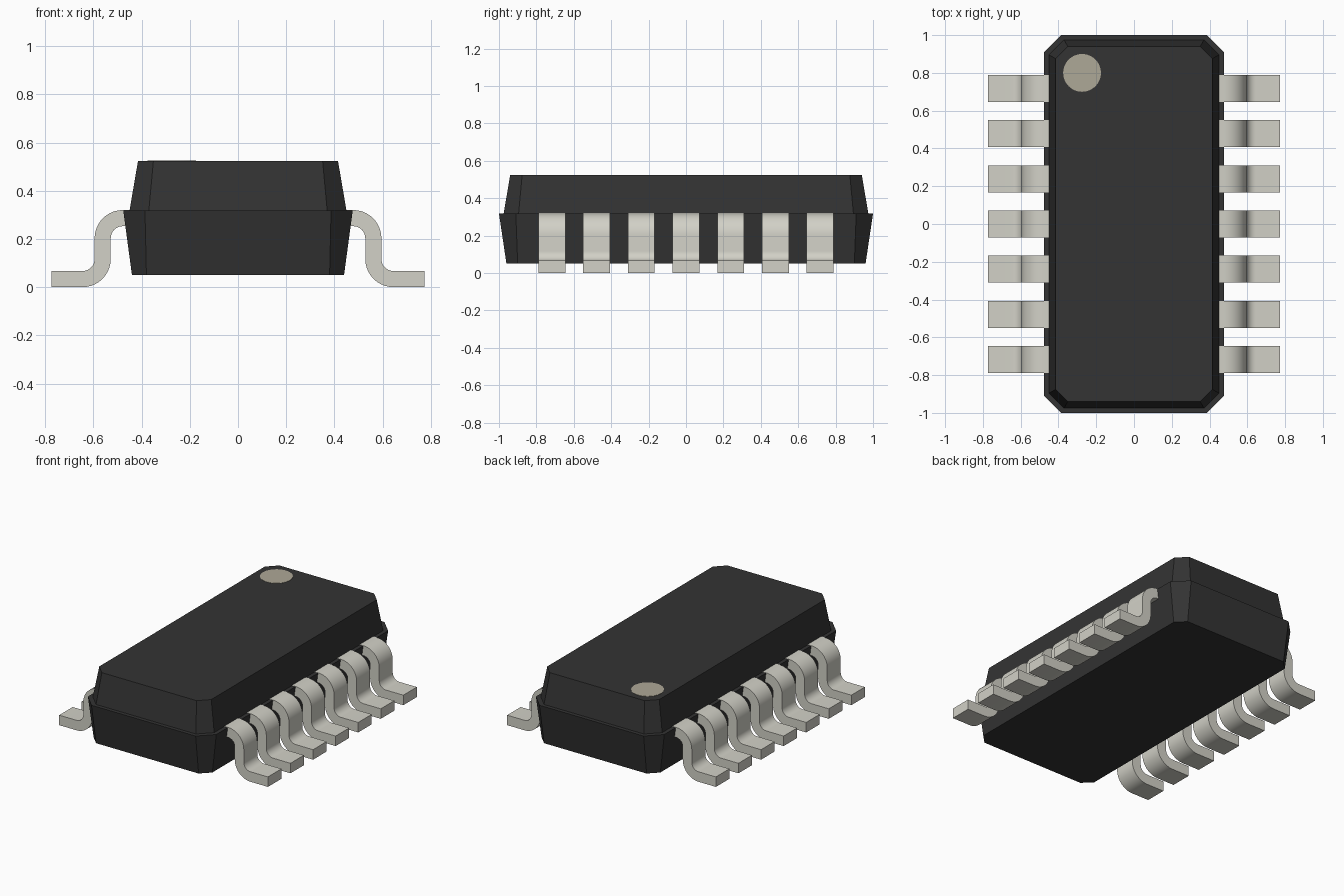
import bpy, bmesh, math

cube = bpy.data.objects.get("Cube")
if cube:
    bpy.data.objects.remove(cube, do_unlink=True)


def material(name, srgb):
    linear = [((c / 255 + 0.055) / 1.055) ** 2.4 for c in srgb] + [1.0]
    mat = bpy.data.materials.new(name)
    mat.use_nodes = True
    mat.diffuse_color = linear
    mat.node_tree.nodes["Principled BSDF"].inputs["Base Color"].default_value = linear
    return mat


black = material("black plastic", (51, 51, 51))
metal = material("pale metal", (210, 209, 199))
tan = material("tan marking", (174, 168, 151))


def add_object(name, mesh, mat=None):
    obj = bpy.data.objects.new(name, mesh)
    bpy.context.collection.objects.link(obj)
    if mat:
        mesh.materials.append(mat)
    return obj


def mesh_from(name, bm):
    bmesh.ops.recalc_face_normals(bm, faces=bm.faces)
    mesh = bpy.data.meshes.new(name)
    bm.to_mesh(mesh)
    bm.free()
    return mesh


# Body: chamfered rectangles stacked as rings (half x, half y, chamfer, z)
RINGS = [(0.44, 0.96, 0.06, 0.05),
         (0.476, 1.0, 0.09, 0.318),
         (0.45, 0.975, 0.08, 0.318),
         (0.415, 0.94, 0.064, 0.523)]


def octagon(bm, hx, hy, c, z):
    quarter = [(hx, hy - c), (hx - c, hy)]
    pts = quarter + [(-x, y) for x, y in quarter[::-1]]
    pts += [(-x, -y) for x, y in pts]
    return [bm.verts.new((x, y, z)) for x, y in pts]


bm = bmesh.new()
loops = [octagon(bm, *ring) for ring in RINGS]
bm.faces.new(loops[0])
bm.faces.new(loops[-1])
for low, high in zip(loops, loops[1:]):
    for i in range(8):
        j = (i + 1) % 8
        bm.faces.new((low[i], low[j], high[j], high[i]))
add_object("body", mesh_from("body", bm), black)

# Round marking plate at the rear left corner of the top view
bm = bmesh.new()
bmesh.ops.create_cone(bm, cap_ends=True, segments=48, radius1=0.1, radius2=0.1, depth=0.005)
dot = add_object("corner_marking", mesh_from("corner_marking", bm), tan)
dot.location = (-0.275, 0.8, 0.5225)

# Lead: gull-wing profile in x and z, extruded along y
OUTER, INNER, WIDTH, STEPS = 0.117, 0.05, 0.143, 10
HIGH, LOW = (0.478, 0.203), (0.645, 0.117)   # bend centres


def arc(centre, radius, start, end):
    out = []
    for i in range(STEPS + 1):
        a = math.radians(start + (end - start) * i / STEPS)
        out.append((centre[0] + radius * math.cos(a), centre[1] + radius * math.sin(a)))
    return out


upper = [(0.43, 0.32)] + arc(HIGH, OUTER, 90, 0) + arc(LOW, INNER, 180, 270) + [(0.774, 0.067)]
under = [(0.43, 0.253)] + arc(HIGH, INNER, 90, 0) + arc(LOW, OUTER, 180, 270) + [(0.774, 0.0)]

bm = bmesh.new()
rows = [[bm.verts.new((x, y, z)) for x, z in side]
        for y in (-WIDTH / 2, WIDTH / 2) for side in (upper, under)]
front_up, front_low, back_up, back_low = rows
for a, b in ((front_up, front_low), (front_low, back_low),
             (back_low, back_up), (back_up, front_up)):
    for i in range(len(upper) - 1):
        bm.faces.new((a[i], a[i + 1], b[i + 1], b[i]))
for i in (0, -1):
    bm.faces.new((front_up[i], front_low[i], back_low[i], back_up[i]))
lead_mesh = mesh_from("lead", bm)
lead_mesh.materials.append(metal)

# Seven leads along each long side
leads = []
for side, turn in (("left", 0.0), ("right", math.pi)):
    for i in range(7):
        lead = add_object(f"{side}_lead_{i + 1}", lead_mesh)
        lead.location.y = (i - 3) * 0.239
        lead.rotation_euler.z = turn
        leads.append(lead)

# Smooth the bends, keep the edges sharp
bpy.ops.object.select_all(action='DESELECT')
leads[0].select_set(True)
bpy.context.view_layer.objects.active = leads[0]
bpy.ops.object.shade_smooth_by_angle(angle=math.radians(30))
